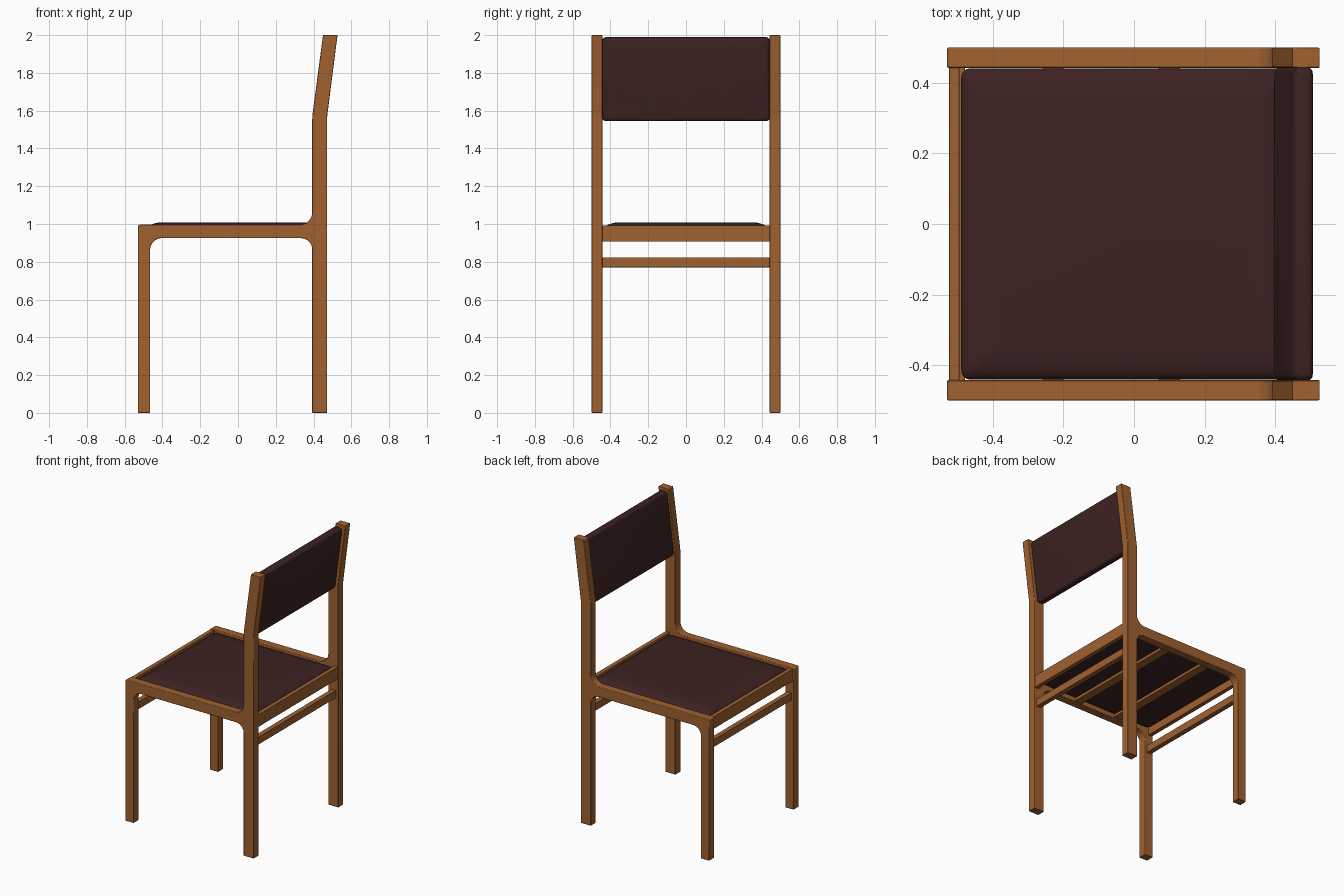
import bpy, bmesh, math
from mathutils import Matrix, Vector

if "Cube" in bpy.data.objects:
    bpy.data.objects.remove(bpy.data.objects["Cube"])


def material(name, rgb):
    m = bpy.data.materials.new(name)
    m.diffuse_color = (*rgb, 1)
    m.use_nodes = True
    m.node_tree.nodes["Principled BSDF"].inputs["Base Color"].default_value = m.diffuse_color
    return m


WOOD = material("warm wood", (0.35, 0.12, 0.03))
FABRIC = material("dark maroon upholstery", (0.047, 0.016, 0.016))


def finish(name, bm, mat, bevel=0.0):
    bmesh.ops.recalc_face_normals(bm, faces=bm.faces)
    me = bpy.data.meshes.new(name)
    bm.to_mesh(me)
    bm.free()
    me.materials.append(mat)
    ob = bpy.data.objects.new(name, me)
    bpy.context.collection.objects.link(ob)
    bpy.context.view_layer.objects.active = ob
    ob.select_set(True)
    bpy.ops.object.shade_smooth_by_angle(angle=math.radians(32))
    ob.select_set(False)
    if bevel:
        b = ob.modifiers.new("soft edges", 'BEVEL')
        b.width, b.segments, b.limit_method = bevel, 2, 'ANGLE'
        b.angle_limit = math.radians(40)
    return ob


def box(name, x0, x1, y0, y1, z0, z1, mat=WOOD):
    bm = bmesh.new()
    bmesh.ops.create_cube(bm, size=1)
    for v in bm.verts:
        v.co = Vector(((x0 + x1) / 2 + v.co.x * (x1 - x0),
                       (y0 + y1) / 2 + v.co.y * (y1 - y0),
                       (z0 + z1) / 2 + v.co.z * (z1 - z0)))
    return finish(name, bm, mat, 0.002)


def rounded(points, seg=8):
    """Fillet a closed 2D polygon given as (x, z, radius)."""
    out = []
    n = len(points)
    for i, (x, z, r) in enumerate(points):
        p = Vector((x, z))
        if r == 0:
            out.append(p)
            continue
        a = (Vector(points[i - 1][:2]) - p).normalized()
        b = (Vector(points[(i + 1) % n][:2]) - p).normalized()
        half = a.angle(b) / 2
        c = p + (a + b).normalized() * (r / math.sin(half))
        t0, t1 = p + a * (r / math.tan(half)), p + b * (r / math.tan(half))
        a0 = math.atan2(*(t0 - c).yx)
        d = math.atan2(*(t1 - c).yx) - a0
        d = (d + math.pi) % (2 * math.pi) - math.pi
        for k in range(seg + 1):
            ang = a0 + d * k / seg
            out.append(c + r * Vector((math.cos(ang), math.sin(ang))))
    return out


# Side frames: front leg, seat rail and rear leg with leaning top in one profile
PROFILE = [(-0.53, 0, 0), (-0.465, 0, 0), (-0.465, 0.925, 0.06), (0.393, 0.925, 0.06),
           (0.393, 0, 0), (0.472, 0, 0), (0.472, 1.57, 0.3), (0.527, 2.0, 0),
           (0.45, 2.0, 0), (0.393, 1.57, 0.3), (0.393, 0.997, 0.065), (-0.53, 0.997, 0.012)]


def side_frame(name, y0, y1):
    bm = bmesh.new()
    face = bm.faces.new([bm.verts.new((p.x, y0, p.y)) for p in rounded(PROFILE)])
    ext = bmesh.ops.extrude_face_region(bm, geom=[face])
    bmesh.ops.translate(bm, vec=(0, y1 - y0, 0),
                        verts=[g for g in ext["geom"] if isinstance(g, bmesh.types.BMVert)])
    finish(name, bm, WOOD, 0.003)


side_frame("right_side_frame", -0.5, -0.443)
side_frame("left_side_frame", 0.443, 0.5)

# Cross rails and lower stretchers
Y = 0.445
box("front_seat_rail", -0.525, -0.495, -Y, Y, 0.907, 0.993)
box("rear_seat_rail", 0.44, 0.47, -Y, Y, 0.907, 0.993)
box("front_stretcher", -0.515, -0.48, -Y, Y, 0.77, 0.823)
box("rear_stretcher", 0.42, 0.455, -Y, Y, 0.77, 0.823)

# Slats under the seat
for i, x in enumerate((-0.23, 0.1)):
    box(f"seat_slat_{i + 1}", x - 0.03, x + 0.03, -Y, Y, 0.93, 0.952)


def cushion(name, hx, hy, rings, corner, matrix):
    """Stack of rounded rectangles (inset, height), capped at both ends."""
    bm = bmesh.new()
    prev = None
    for k, (ins, h) in enumerate(rings):
        a, b = hx - ins, hy - ins
        pts = rounded([(-a, -b, corner), (a, -b, corner), (a, b, corner), (-a, b, corner)], 5)
        ring = [bm.verts.new((p.x, p.y, h)) for p in pts]
        n = len(ring)
        if prev:
            for i in range(n):
                bm.faces.new((prev[i], prev[(i + 1) % n], ring[(i + 1) % n], ring[i]))
        if k in (0, len(rings) - 1):
            bm.faces.new(ring)
        prev = ring
    bm.transform(matrix)
    finish(name, bm, FABRIC)


# Seat cushion with a gently rising edge
cushion("seat_cushion", 0.464, 0.441,
        [(0.015, 0.950), (0.004, 0.953), (0, 0.960), (0, 0.972), (0.006, 0.983),
         (0.018, 0.991), (0.036, 0.999), (0.058, 1.006), (0.085, 1.009)],
        0.025, Matrix.Translation((-0.026, 0, 0)))

# Back cushion, leaning with the rear posts
t = 0.029
edge = [(0.016, t), (0.008, t - 0.002), (0.002, t - 0.008), (0, t - 0.016)]
lean = math.radians(90 + 7.4)
cushion("back_cushion", 0.222, 0.444,
        [(i, -h) for i, h in edge] + [(i, h) for i, h in reversed(edge)], 0.02,
        Matrix.Translation((0.453, 0, 1.767)) @ Matrix.Rotation(lean, 4, 'Y'))
